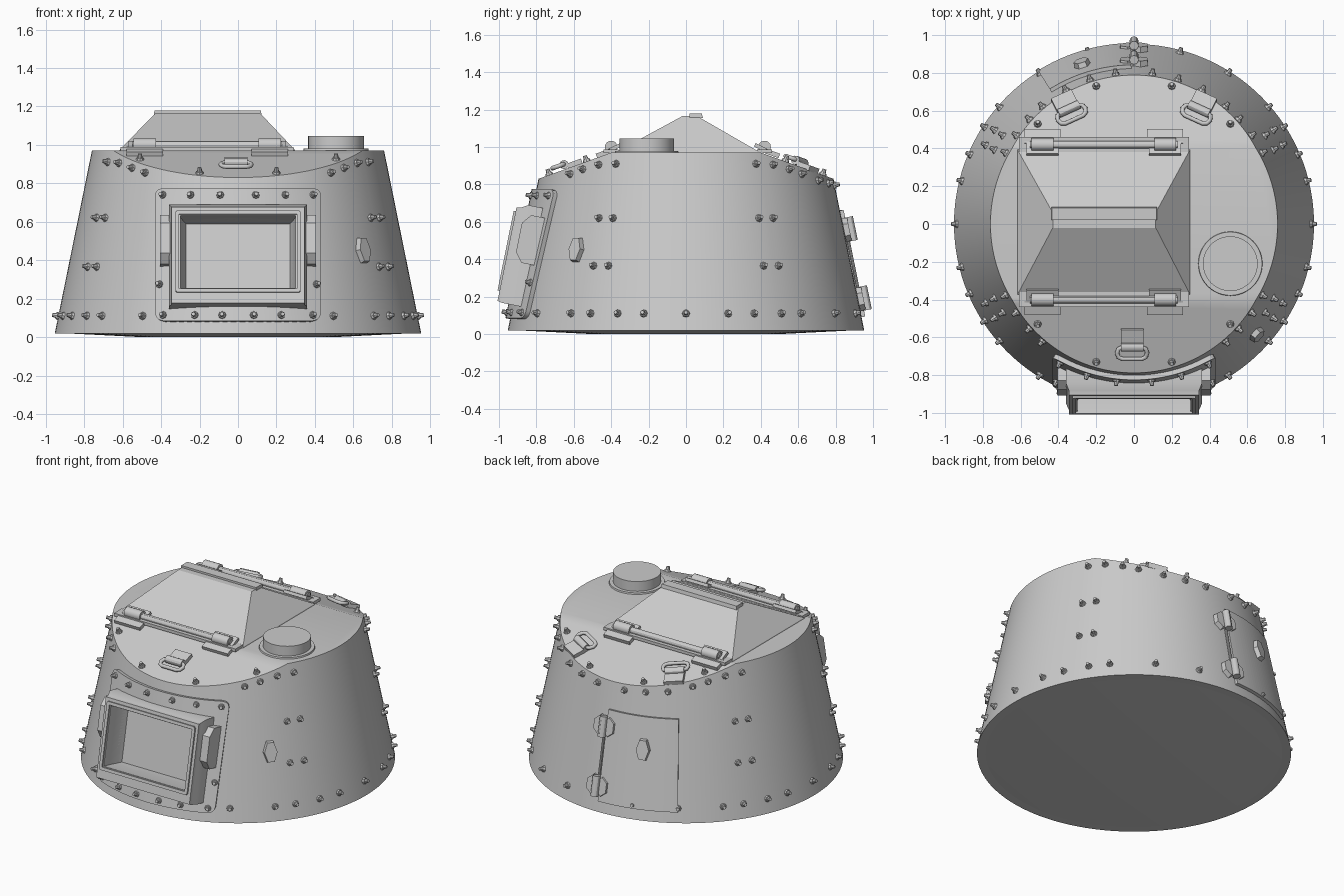
import bpy, bmesh
from math import sin, cos, asin, atan, radians, sqrt, pi
from mathutils import Matrix, Vector

if "Cube" in bpy.data.objects:
    bpy.data.objects.remove(bpy.data.objects["Cube"])

TILT = atan(0.203)
SLOPE = atan(0.36)


def R(z):
    return 0.953 - (z - 0.02) * 0.203


def wall(a, z, off=0.0):
    """Frame on the cone wall: local x tangent, y up the slope, z outward (a=0 is front)."""
    n = Vector((sin(a) * cos(TILT), -cos(a) * cos(TILT), sin(TILT)))
    t = Vector((cos(a), sin(a), 0))
    u = n.cross(t)
    p = Vector((sin(a) * R(z), -cos(a) * R(z), z)) + n * off
    m = Matrix((t, u, n)).transposed().to_4x4()
    m.translation = p
    return m


def roof(x, y, rot=0.0):
    """Frame on the sloped roof ends."""
    z = 0.97 - 0.36 * max(0, abs(y) - 0.4)
    b = 0 if abs(y) < 0.4 else (SLOPE if y < 0 else -SLOPE)
    return Matrix.Translation((x, y, z)) @ Matrix.Rotation(b, 4, 'X') @ Matrix.Rotation(rot, 4, 'Z')


def finish(name, bm, smooth=True):
    bmesh.ops.recalc_face_normals(bm, faces=bm.faces)
    me = bpy.data.meshes.new(name)
    bm.to_mesh(me)
    bm.free()
    ob = bpy.data.objects.new(name, me)
    bpy.context.collection.objects.link(ob)
    if smooth:
        shade(ob)
    return ob


def select(ob):
    bpy.ops.object.select_all(action='DESELECT')
    ob.select_set(True)
    bpy.context.view_layer.objects.active = ob


def shade(ob):
    select(ob)
    bpy.ops.object.shade_smooth_by_angle(angle=radians(30))


def box(bm, m, c, s):
    bmesh.ops.create_cube(bm, size=1, matrix=m @ Matrix.Translation(c) @ Matrix.Diagonal((*s, 1)))


def cyl(bm, m, c, r1, r2, h, n=12, axis=None):
    rot = Matrix.Rotation(pi / 2, 4, axis) if axis else Matrix()
    bmesh.ops.create_cone(bm, cap_ends=True, segments=n, radius1=r1, radius2=r2, depth=h,
                          matrix=m @ Matrix.Translation(c) @ rot)


def loft(bm, m, rects):
    """Closed solid through rectangles (x0, x1, y0, y1, z)."""
    rings = [[bm.verts.new(m @ Vector(p)) for p in
              ((x0, y0, z), (x1, y0, z), (x1, y1, z), (x0, y1, z))] for x0, x1, y0, y1, z in rects]
    for A, B in zip(rings, rings[1:]):
        for i in range(4):
            bm.faces.new((A[i], A[(i + 1) % 4], B[(i + 1) % 4], B[i]))
    bm.faces.new(rings[0])
    bm.faces.new(rings[-1])


def patch(name, ac, half, z0, z1, off, c):
    """Curved plate on the wall with rounded corners; half(z, inset) gives the half angle."""
    bm = bmesh.new()
    ds = [0, c * 0.15, c * 0.5, c]
    zs = [z0 + d for d in ds] + [z0 + (z1 - z0) * k / 4 for k in (1, 2, 3)] + [z1 - d for d in ds[::-1]]
    N, layers = 24, []
    for o in (off, -0.02):
        rows = []
        for z in zs:
            d = max(0, c - min(z - z0, z1 - z))
            h = half(z, c - sqrt(max(0, c * c - d * d)))
            rows.append([bm.verts.new(wall(ac + h * (2 * i / N - 1), z, o).translation) for i in range(N + 1)])
        for A, B in zip(rows, rows[1:]):
            for i in range(N):
                bm.faces.new((A[i], A[i + 1], B[i + 1], B[i]))
        layers.append(rows[0] + [r[-1] for r in rows[1:]] + rows[-1][-2::-1] + [r[0] for r in rows[-2:0:-1]])
    A, B = layers
    for i in range(len(A)):
        j = (i + 1) % len(A)
        bm.faces.new((A[i], A[j], B[j], B[i]))
    return finish(name, bm, False)


# turret shell: cone with sloped front and back roof
bm = bmesh.new()
cyl(bm, Matrix(), (0, 0, 0.495), 0.953, 0.76, 0.95, 128)
for s in (-1, 1):
    bmesh.ops.bisect_plane(bm, geom=bm.verts[:] + bm.edges[:] + bm.faces[:], plane_co=(0, s * 0.4, 0.97),
                           plane_no=(0, s * sin(SLOPE), cos(SLOPE)), clear_outer=True)
    bmesh.ops.holes_fill(bm, edges=[e for e in bm.edges if e.is_boundary], sides=0)
shell = finish("turret_shell", bm, False)

bm = bmesh.new()
cyl(bm, Matrix(), (0, 0, 0.011), 0.5, 0.94, 0.022, 96)
finish("turret_floor", bm)

# mantlet: curved plate, tapered box and side cheeks with a deep window
plate = patch("mantlet_plate", 0, lambda z, i: asin((0.42 - i) / R(z)), 0.08, 0.77, 0.025, 0.04)
F = wall(0, 0.42)
bm = bmesh.new()
loft(bm, F, [(-0.36, 0.36, -0.27, 0.27, -0.1), (-0.36, 0.36, -0.27, 0.27, 0.025),
             (-0.345, 0.345, -0.27, 0.25, 0.06), (-0.345, 0.345, -0.265, 0.245, 0.085)])
mantlet = finish("mantlet_box", bm, False)
bm = bmesh.new()
loft(bm, F, [(-0.27, 0.27, -0.175, 0.185, -0.065), (-0.30, 0.30, -0.185, 0.2, 0.03),
             (-0.30, 0.30, -0.185, 0.2, 0.2)])
cutter = finish("window_cutter", bm, False)
cutter.hide_render = True
for ob in (shell, plate, mantlet):
    mod = ob.modifiers.new("cut", 'BOOLEAN')
    mod.operation, mod.object, mod.solver = 'DIFFERENCE', cutter, 'EXACT'
    select(ob)
    bpy.ops.object.modifier_apply(modifier="cut")
    shade(ob)
bpy.data.objects.remove(cutter)

bm = bmesh.new()
for s in (-1, 1):
    loft(bm, F @ Matrix.Translation((s * 0.375, 0.09, 0)),
         [(-0.03, 0.03, -0.13, 0.13, -0.09), (-0.03, 0.03, -0.13, 0.13, 0.0), (-0.03, 0.03, -0.08, 0.08, 0.04)])
finish("mantlet_cheeks", bm)

# window rim
bm = bmesh.new()
for s in (-1, 1):
    box(bm, F, (s * 0.316, 0.0075, 0.088), (0.02, 0.42, 0.016))
    box(bm, F, (0, 0.0075 + s * 0.207, 0.088), (0.64, 0.02, 0.016))
finish("window_rim", bm)

# rear door, with hinges
patch("rear_door", radians(196.5), lambda z, i: radians(15.5), 0.09, 0.66, 0.02, 0.004)
bm = bmesh.new()
for z in (0.185, 0.555):
    m = wall(pi, z)
    cyl(bm, m, (0, 0, 0.038), 0.024, 0.024, 0.13, 12, 'X')
    for s in (-1, 1):
        cyl(bm, m @ Matrix.Translation((s * 0.035, 0, 0.015)) @ Matrix.Diagonal((0.7, 1, 1, 1)),
            (0, 0, 0), 0.066, 0.06, 0.03, 6)
cyl(bm, wall(pi, 0.37), (0, 0, 0.012), 0.008, 0.008, 0.3, 8, 'X')
finish("door_hinges", bm)

# hexagonal vision port plugs
bm = bmesh.new()
for a, z, o in ((48, 0.45, 0.01), (198, 0.46, 0.03)):
    cyl(bm, wall(radians(a), z, o) @ Matrix.Diagonal((0.58, 1, 1, 1)) @ Matrix.Rotation(pi / 6, 4, 'Z'),
        (0, 0, 0), 0.078, 0.07, 0.035, 6)
finish("port_plugs", bm)

# roof hatch: hipped lid with overlapping ridge strip
bm = bmesh.new()
loft(bm, Matrix(), [(-0.62, 0.30, -0.38, 0.40, 0.96), (-0.615, 0.295, -0.37, 0.39, 0.975),
                    (-0.43, 0.115, -0.02, 0.06, 1.165)])
finish("roof_hatch", bm, False)
bm = bmesh.new()
loft(bm, Matrix(), [(-0.437, 0.122, 0.02, 0.09, 1.155), (-0.435, 0.12, 0.02, 0.085, 1.178)])
finish("hatch_ridge_strip", bm, False)

bm = bmesh.new()
for s, y in ((-1, -0.40), (1, 0.42)):
    m = Matrix.Translation((-0.16, y, 0.97))
    box(bm, m, (0, 0, 0.008), (0.9, 0.08, 0.02))
    cyl(bm, m, (0, 0, 0.03), 0.02, 0.02, 0.78, 12, 'Y')
    for x in (-0.325, 0.325):
        cyl(bm, m, (x, 0, 0.03), 0.034, 0.034, 0.115, 14, 'Y')
        box(bm, m @ Matrix.Rotation(-s * SLOPE, 4, 'X'), (x, s * 0.04, 0.01), (0.19, 0.08, 0.025))
        box(bm, m @ Matrix.Rotation(-s * 0.45, 4, 'X'), (x, -s * 0.03, 0.015), (0.17, 0.07, 0.02))
finish("hatch_hinges", bm)

# ventilator
bm = bmesh.new()
cyl(bm, Matrix(), (0.51, -0.21, 0.97), 0.172, 0.168, 0.02, 48)
cyl(bm, Matrix(), (0.51, -0.21, 1.0), 0.145, 0.145, 0.09, 48)
finish("ventilator", bm)

# lifting eyes: bracket plus bent ring
for k, (x, y, rot) in enumerate(((-0.01, -0.61, 0), (-0.36, 0.63, 0.45), (0.36, 0.63, -0.45))):
    m = roof(x, y, rot)
    bm = bmesh.new()
    box(bm, m, (0, 0.02, 0.01), (0.12, 0.08, 0.03))
    cyl(bm, m, (0, -0.035, 0.025), 0.024, 0.024, 0.12, 12, 'Y')
    finish("lifting_bracket_%d" % k, bm)
    cu = bpy.data.curves.new("lifting_ring", 'CURVE')
    cu.dimensions, cu.bevel_depth, cu.bevel_resolution = '3D', 0.012, 2
    pts = [(sx * (0.052 + 0.028 * cos(t)), -0.068 + 0.033 * sin(t))
           for sx, ts in ((1, (-90, -45, 0, 45, 90)), (-1, (90, 45, 0, -45, -90))) for t in map(radians, ts)]
    sp = cu.splines.new('POLY')
    sp.points.add(len(pts) - 1)
    for p, (px, py) in zip(sp.points, pts):
        p.co = (px, py, 0.028, 1)
    sp.use_cyclic_u = True
    ring = bpy.data.objects.new("lifting_ring_%d" % k, cu)
    ring.matrix_world = m
    bpy.context.collection.objects.link(ring)

# rivets: (degrees from the side toward front or back, height)
both = [(29, .91), (37, .905), (45, .88), (52, .855), (28, .62), (34, .62), (28, .365), (34, .365),
        (14, .11), (23, .11), (33, .11), (41, .11), (58, .11)]
back = [(63, .82), (73, .805), (83, .795), (75, .11)]
frames = [wall(radians(s * 90), 0.11) for s in (-1, 1)]
for s in (-1, 1):
    for d, z in both:
        frames.append(wall(radians(s * (90 - d)), z))
    for d, z in both + back:
        frames.append(wall(radians(s * (90 + d)), z))
    for x, y in ((0.51, 0.53), (0.2, 0.73)):
        frames += [roof(s * x, y), roof(s * x, -y)]
    for x, z in ((.38, .735), (.24, .735), (.09, .735), (.38, .11), (.22, .11), (.08, .11), (.398, .27)):
        frames.append(wall(s * asin(x / R(z)), z, 0.022))
bm = bmesh.new()
for m in frames:
    cyl(bm, m, (0, 0, 0.004), 0.022, 0.018, 0.016, 8)
    cyl(bm, m, (0, 0, 0.02), 0.014, 0.01, 0.025, 8)
finish("rivets", bm)
